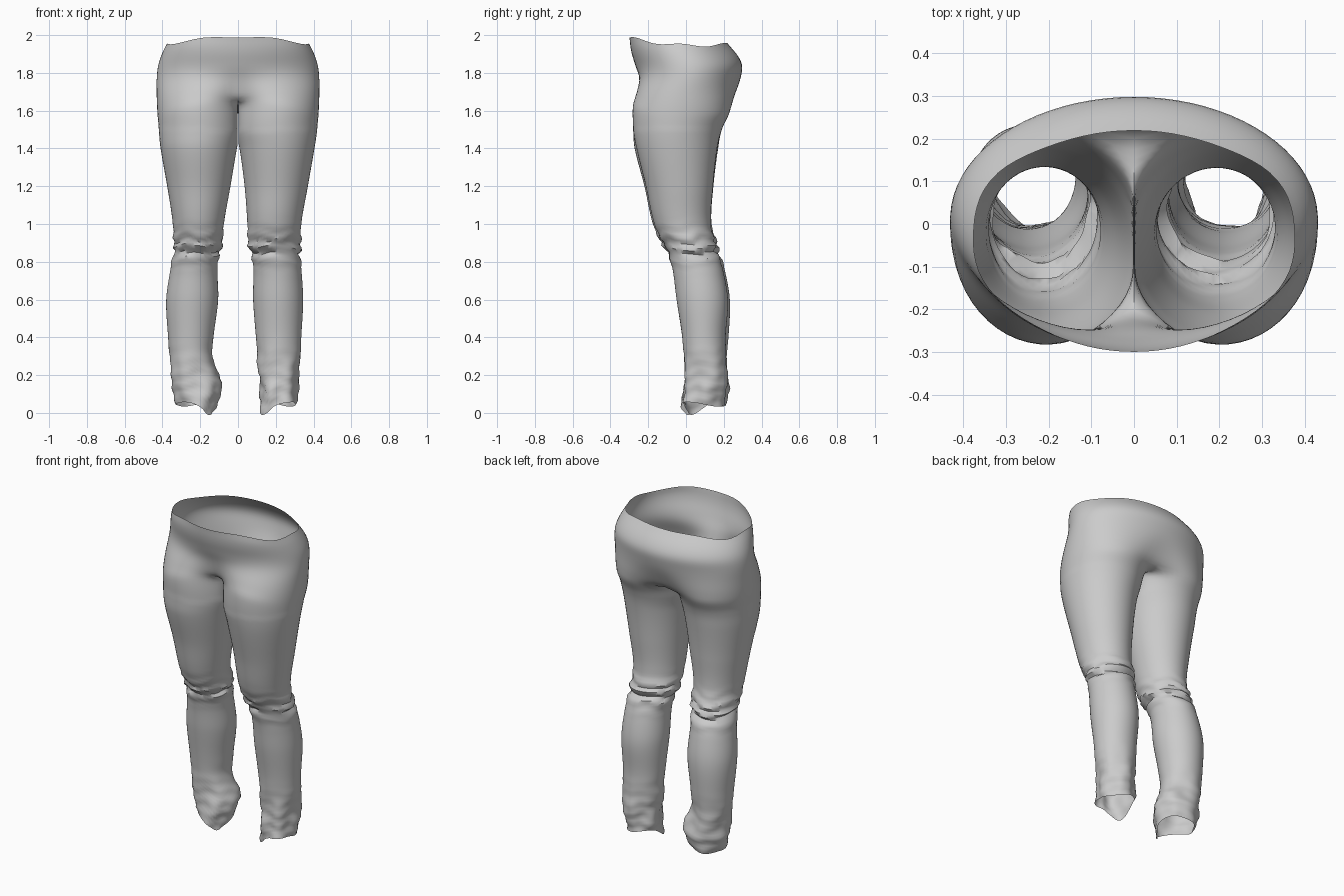
import bpy, bmesh
from math import sin, cos, pi, radians, exp
from mathutils import Vector, noise

if "Cube" in bpy.data.objects:
    bpy.data.objects.remove(bpy.data.objects["Cube"])

# Profiles: height, inner |x|, outer |x|, front y, back y
UPPER = [(1.5, -.015, .42, -.28, .19), (1.6, -.02, .43, -.285, .24),
         (1.7, -.02, .433, -.277, .272), (1.78, -.02, .432, -.262, .292),
         (1.84, -.02, .425, -.27, .30), (1.9, -.02, .405, -.288, .27),
         (1.95, -.02, .38, -.297, .225), (2.0, -.02, .33, -.30, .19)]
RIGHT = [(0, .12, .305, -.02, .2), (.06, .115, .31, -.02, .21), (.2, .11, .325, -.01, .215),
         (.4, .095, .335, -.02, .21), (.6, .08, .345, -.05, .222), (.78, .08, .335, -.075, .19),
         (.88, .055, .332, -.112, .158), (1.0, .05, .335, -.168, .132),
         (1.2, .035, .37, -.213, .143), (1.4, .008, .405, -.262, .165)] + UPPER
LEFT = [(0, .125, .30, -.02, .19), (.06, .105, .325, -.02, .215), (.15, .085, .345, -.01, .225),
        (.28, .135, .36, -.01, .215), (.4, .13, .37, -.02, .225), (.6, .105, .38, -.05, .232),
        (.78, .108, .355, -.075, .20), (.88, .085, .342, -.12, .17), (1.0, .075, .345, -.175, .135),
        (1.2, .04, .375, -.22, .145), (1.4, .006, .41, -.272, .17)] + UPPER
OUT, INN = 40, 16              # points on outer arc / between the legs
A0, A1 = radians(-50), radians(215)
LEG_RINGS, SEAT_RINGS = 90, 22


def profile(table, z):
    """Smooth (Hermite) lookup in a profile table."""
    z = min(max(z, 0), 2)
    i = next(k for k in range(len(table) - 1) if z <= table[k + 1][0])
    p, q = table[i], table[i + 1]
    o, r = table[max(i - 1, 0)], table[min(i + 2, len(table) - 1)]
    h = q[0] - p[0]
    t = (z - p[0]) / h
    res = []
    for c in range(1, 5):
        m0 = (q[c] - o[c]) / (q[0] - o[0]) * h
        m1 = (r[c] - p[c]) / (r[0] - p[0]) * h
        res.append((2*t**3 - 3*t*t + 1) * p[c] + (t**3 - 2*t*t + t) * m0
                   + (3*t*t - 2*t**3) * q[c] + (t**3 - t*t) * m1)
    return res


def smooth(a, b, v):
    t = min(max((v - a) / (b - a), 0), 1)
    return t * t * (3 - 2 * t)


def angle(i):
    if i < OUT:
        return A0 + (A1 - A0) * i / (OUT - 1)
    return A1 + (A0 + 2 * pi - A1) * (i - OUT + 1) / (INN + 1)


def crotch_z(a):
    return 1.6 + .07 * max(0, cos(a + radians(30)))


def wrinkle(z, a, side):
    """Bunched cloth at the knee and ankle."""
    knee = exp(-((z - .88) / .075) ** 2)
    ankle = 1 - smooth(.1, .42, z)
    n = noise.noise(Vector((cos(a) * 1.3 + side * 5, sin(a) * 1.3, z * 9)))
    fold = sin(z * 95 + 1.3 * sin(a + side) + 3 * n)
    crease = -.014 * exp(-((z - .85 - .012 * sin(a * 2 + side)) / .012) ** 2)
    return knee * (.008 * fold + .008 * n) + crease + ankle * (.022 * n + .003 * fold)


def leg_point(table, z, a, side):
    xi, xo, yf, yb = profile(table, z)
    w = wrinkle(z, a, side) if z < 1.3 else 0
    x = (xi + xo) / 2 + ((xo - xi) / 2 + w) * sin(a)
    y = (yf + yb) / 2 - ((yb - yf) / 2 + w) * cos(a)
    return max(x, .002), y


def seat_point(table, z, i):
    """Blend from leg outline to the rounded hip outline."""
    t = pi * i / (OUT - 1)
    lx, ly = leg_point(table, z, angle(i), 0)
    _, xo, yf, yb = profile(table, z)
    hx, hy = xo * sin(t), (yf + yb) / 2 - (yb - yf) / 2 * cos(t)
    w = smooth(1.6, 1.85, z) if t < pi / 2 else smooth(1.5, 1.78, z)
    f = sin(t) ** 2                       # ease front and back blends together
    w = w * (1 - f) + smooth(1.55, 1.82, z) * f
    x = 0 if i in (0, OUT - 1) else lx + (hx - lx) * w
    return x, ly + (hy - ly) * w


def rim_z(i, side):
    t = pi * i / (OUT - 1)
    c = cos(t)
    z = 1.943 + (.045 * c * c if c > 0 else .015 * c * c)
    return z + .012 * sin(t) ** 2 * sin(5 * t) + (.012 * sin(2 * t) ** 2 if c > 0 else 0)


def hem_z(a, side):
    tip = radians(-60 if side > 0 else -45)
    return .045 + .012 * sin(2 * a) - .045 * max(0, cos(a - tip)) ** 6


bm = bmesh.new()
for side, table in ((1, RIGHT), (-1, LEFT)):
    # Leg tube from hem to crotch
    rings = []
    for k in range(LEG_RINGS + 1):
        v = k / LEG_RINGS
        ring = []
        for i in range(OUT + INN):
            a = angle(i)
            z = hem_z(a, side) * (1 - v) + crotch_z(a) * v
            x, y = leg_point(table, z, a, side)
            if k == LEG_RINGS:
                x, y = seat_point(table, z, i) if i < OUT else (0, y)
                if i >= OUT:              # crotch seam joins front and back centres
                    f = (i - OUT + 1) / (INN + 1)
                    y0 = seat_point(table, crotch_z(A1), OUT - 1)[1]
                    y1 = seat_point(table, crotch_z(A0), 0)[1]
                    y = y0 + (y1 - y0) * f
            ring.append(bm.verts.new((side * x, y, z)))
        rings.append(ring)
    for lo, hi in zip(rings, rings[1:]):
        for i in range(OUT + INN):
            j = (i + 1) % (OUT + INN)
            bm.faces.new((lo[i], lo[j], hi[j], hi[i]))
    # Half of the seat, up to the open waist
    prev = rings[-1][:OUT]
    for k in range(1, SEAT_RINGS + 1):
        v = k / SEAT_RINGS
        row = []
        for i in range(OUT):
            z = crotch_z(angle(i)) * (1 - v) + rim_z(i, side) * v
            x, y = seat_point(table, z, i)
            row.append(bm.verts.new((side * x, y, z)))
        for i in range(OUT - 1):
            bm.faces.new((prev[i], prev[i + 1], row[i + 1], row[i]))
        prev = row

# Weld the two halves along the centre seam
bmesh.ops.remove_doubles(bm, verts=[v for v in bm.verts if abs(v.co.x) < 1e-5], dist=.0005)
# Soften the seat so hips and thighs flow together
for _ in range(5):
    bmesh.ops.smooth_vert(bm, factor=.5, use_axis_x=True, use_axis_y=True, use_axis_z=True,
                          verts=[v for v in bm.verts if 1.5 < v.co.z and not v.is_boundary])
bmesh.ops.recalc_face_normals(bm, faces=bm.faces)
mesh = bpy.data.meshes.new("trousers")
bm.to_mesh(mesh)
bm.free()
trousers = bpy.data.objects.new("trousers", mesh)
bpy.context.collection.objects.link(trousers)
bpy.context.view_layer.objects.active = trousers
trousers.select_set(True)
bpy.ops.object.shade_smooth_by_angle(angle=radians(40))
